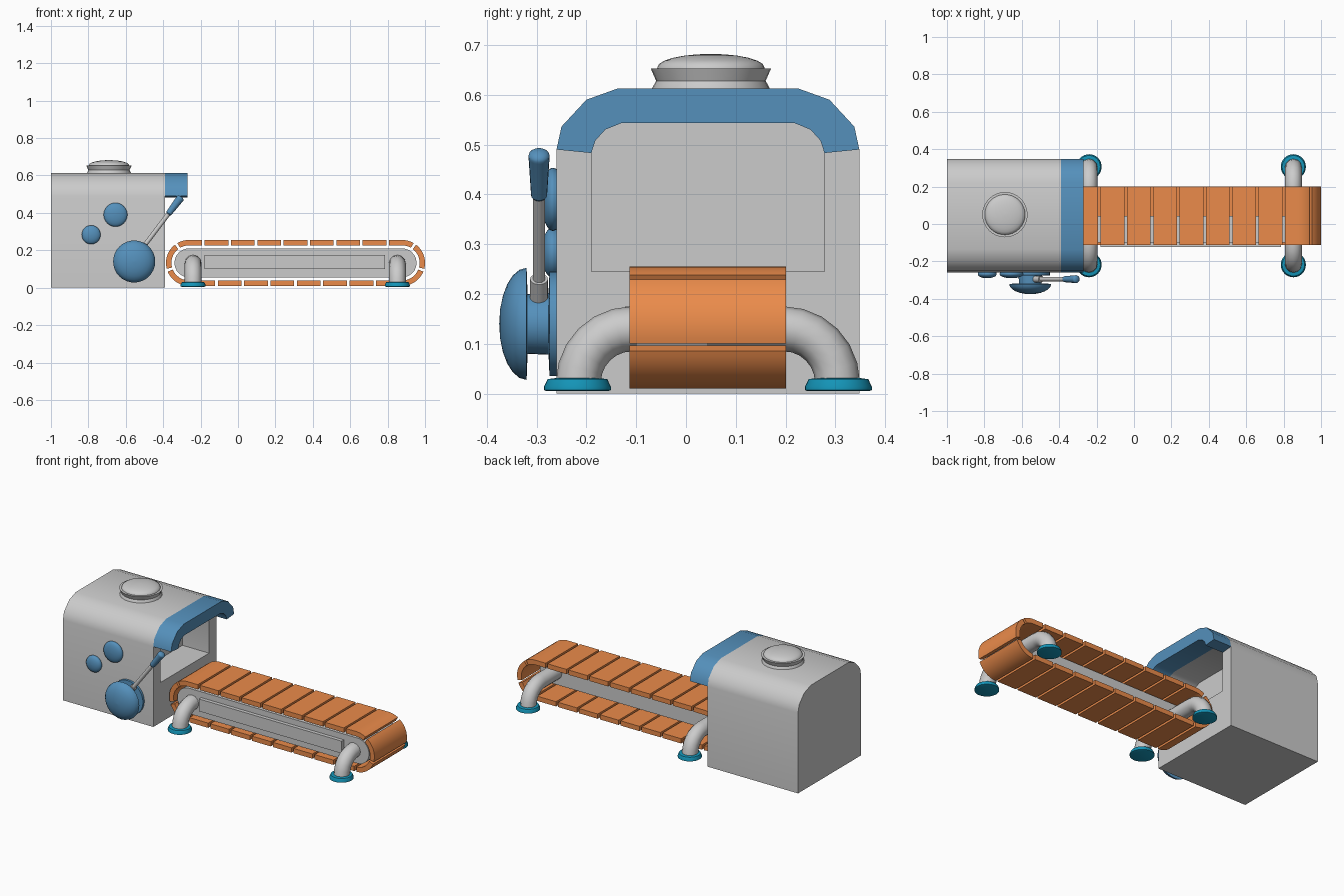
import bpy, bmesh
from math import sin, cos, pi, radians
from mathutils import Vector

if "Cube" in bpy.data.objects:
    bpy.data.objects.remove(bpy.data.objects["Cube"])

C = 0.044  # symmetry plane of the machine in y


def material(name, rgb):
    m = bpy.data.materials.new(name)
    m.diffuse_color = (*rgb, 1)
    m.use_nodes = True
    m.node_tree.nodes["Principled BSDF"].inputs["Base Color"].default_value = m.diffuse_color
    return m


BLUE = material("blue", (0.09, 0.28, 0.50))
ORANGE = material("orange", (0.83, 0.26, 0.07))
TEAL = material("teal", (0.007, 0.30, 0.48))


def finish(ob, mat=None):
    if mat:
        ob.data.materials.append(mat)
    bpy.ops.object.select_all(action='DESELECT')
    ob.select_set(True)
    bpy.context.view_layer.objects.active = ob
    bpy.ops.object.shade_smooth_by_angle(angle=radians(35))
    return ob


def mesh_object(name, verts, faces, mat=None):
    me = bpy.data.meshes.new(name)
    me.from_pydata(verts, [], faces)
    bm = bmesh.new()
    bm.from_mesh(me)
    bmesh.ops.recalc_face_normals(bm, faces=bm.faces)
    bm.to_mesh(me)
    bm.free()
    ob = bpy.data.objects.new(name, me)
    bpy.context.collection.objects.link(ob)
    return finish(ob, mat)


def prism(name, pts, a, b, axis, mat=None):
    """Extrude a 2D outline (y,z along x, or x,z along y) from a to b."""
    n = len(pts)
    place = (lambda p, t: (t, p[0], p[1])) if axis == 'x' else (lambda p, t: (p[0], t, p[1]))
    verts = [place(p, t) for t in (a, b) for p in pts]
    faces = [list(range(n)), list(range(n, 2 * n))]
    faces += [(i, (i + 1) % n, n + (i + 1) % n, n + i) for i in range(n)]
    return mesh_object(name, verts, faces, mat)


def lathe(name, profile, origin, direction, mat=None, n=32):
    """Revolve (radius, height) points around a direction."""
    q = Vector(direction).to_track_quat('Z', 'Y')
    verts, faces = [], []
    for r, h in profile:
        verts += [Vector(origin) + q @ Vector((r * cos(2 * pi * k / n), r * sin(2 * pi * k / n), h))
                  for k in range(n)]
    for j in range(len(profile) - 1):
        for k in range(n):
            k2 = (k + 1) % n
            faces.append((j * n + k, j * n + k2, (j + 1) * n + k2, (j + 1) * n + k))
    faces += [list(range(n)), list(range(len(verts) - n, len(verts)))]
    return mesh_object(name, verts, faces, mat)


def dome(r, h0, h, steps=6):
    """Quarter-ellipse profile ending close to the axis."""
    return [(r * cos(t * pi / 2 / steps) + 0.0005, h0 + h * sin(t * pi / 2 / steps))
            for t in range(steps + 1)]


def mirrored(pts):
    return pts + [(2 * C - y, z) for y, z in reversed(pts)]


# Oven body with a shallow opening facing the conveyor
outer = [(-0.26, 0.49), (-0.25, 0.536), (-0.20, 0.59), (-0.136, 0.613)]
inner = [(-0.19, 0.483), (-0.182, 0.508), (-0.162, 0.53), (-0.13, 0.543)]
body = prism("oven_body", mirrored([(-0.26, 0)] + outer), -1.0, -0.39, 'x')
cutter = prism("opening_cutter", mirrored([(-0.19, 0.245)] + inner), -0.57, -0.3, 'x')
mod = body.modifiers.new("opening", 'BOOLEAN')
mod.operation, mod.solver, mod.object = 'DIFFERENCE', 'EXACT', cutter
bpy.context.view_layer.objects.active = body
bpy.ops.object.modifier_apply(modifier=mod.name)
bpy.data.objects.remove(cutter)
finish(body)

# Blue hood arching over the opening
hood_in = mirrored(inner)
prism("hood", mirrored(outer) + hood_in[::-1], -0.39, -0.27, 'x', BLUE)

# Roof vent: flared collar and cap
lathe("roof_vent", [(0.12, 0.60), (0.118, 0.613), (0.11, 0.628), (0.121, 0.653), (0.108, 0.653)]
      + dome(0.107, 0.655, 0.027), (-0.69, 0.05, 0), (0, 0, 1))

# Front knobs
FRONT = (0, -1, 0)
for name, x, z, r in (("upper_knob", -0.655, 0.39, 0.063), ("small_knob", -0.785, 0.283, 0.05)):
    lathe(name, [(r * 0.9, -0.01), (r, 0.005)] + dome(r, 0.008, 0.022), (x, -0.26, z), FRONT, BLUE)
lathe("large_knob", [(0.105, -0.01), (0.105, 0.014), (0.062, 0.016), (0.06, 0.058)]
      + dome(0.112, 0.06, 0.055), (-0.555, -0.26, 0.14), FRONT, BLUE)

# Lever: sleeve, rod and handle along one slanted line
base, along = (-0.527, -0.295, 0.19), (0.134, 0, 0.177)
lathe("lever_sleeve", [(0.018, 0), (0.018, 0.05)], base, along, n=16)
lathe("lever_rod", [(0.012, 0), (0.012, 0.29)], base, along, n=16)
lathe("lever_handle", [(0.012, 0.255), (0.016, 0.26), (0.021, 0.355)] + dome(0.021, 0.36, 0.012, 4),
      base, along, BLUE, 16)

# Conveyor: stadium path measured by arc length from the top middle
MX, MZ, HALF, R = 0.3075, 0.1325, 0.57, 0.108
LOOP = 4 * HALF + 2 * pi * R


def track(s, off):
    s = (s + HALF) % LOOP
    r, side = R + off, 1
    if s >= LOOP / 2:
        s, side = s - LOOP / 2, -1
    if s < 2 * HALF:
        dx, dz = s - HALF, r
    else:
        a = (s - 2 * HALF) / R
        dx, dz = HALF + r * sin(a), r * cos(a)
    return (MX + side * dx, MZ + side * dz)


# Belt slats
COUNT = 21
pitch = LOOP / COUNT
for i in range(COUNT):
    ss = [i * pitch + (pitch - 0.014) * (k / 12 - 0.5) for k in range(13)]
    outline = [track(s, 0.0145) for s in ss] + [track(s, -0.0145) for s in reversed(ss)]
    prism(f"belt_slat_{i + 1}", outline, -0.113, 0.201, 'y', ORANGE)

# Frame inside the belt and its raised front panel
prism("conveyor_frame", [track(LOOP * k / 96, -0.0305) for k in range(96)], -0.10, C, 'y')
prism("frame_panel", [(-0.178, 0.10), (0.785, 0.10), (0.785, 0.175), (-0.178, 0.175)], -0.122, -0.09, 'y')

# Bent pipe legs with flared feet
for end, x in (("inner", -0.24), ("outer", 0.852)):
    for side, sgn in (("front", -1), ("back", 1)):
        path = [(0.0, 0.13)] + [(0.152 + 0.108 * sin(t * pi / 12), 0.022 + 0.108 * cos(t * pi / 12))
                                for t in range(7)]
        cu = bpy.data.curves.new("leg", 'CURVE')
        cu.dimensions, cu.bevel_depth, cu.bevel_resolution, cu.use_fill_caps = '3D', 0.045, 4, True
        sp = cu.splines.new('POLY')
        sp.points.add(len(path) - 1)
        for p, (d, z) in zip(sp.points, path):
            p.co = (x, C + sgn * d, z, 1)
        leg = bpy.data.objects.new(f"{end}_{side}_leg", cu)
        bpy.context.collection.objects.link(leg)
        bpy.ops.object.select_all(action='DESELECT')
        leg.select_set(True)
        bpy.context.view_layer.objects.active = leg
        bpy.ops.object.convert(target='MESH')
        finish(bpy.context.object)
        lathe(f"{end}_{side}_foot", [(0.062, 0.005), (0.067, 0.007), (0.067, 0.014), (0.06, 0.029), (0.045, 0.031)],
              (x, C + sgn * 0.262, 0), (0, 0, 1), TEAL)
